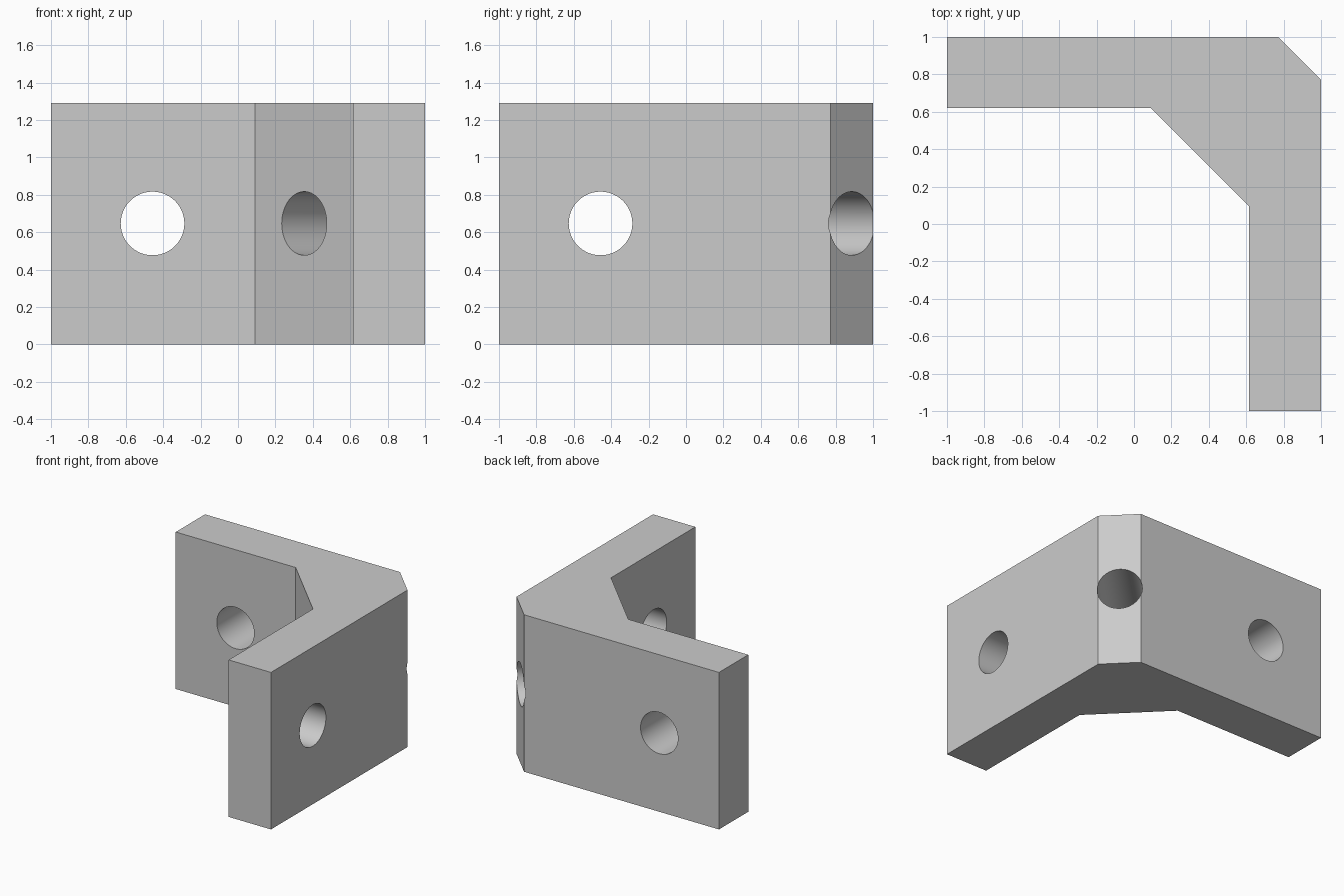
import bpy, bmesh, math
from mathutils import Vector

cube = bpy.data.objects.get("Cube")
if cube:
    bpy.data.objects.remove(cube, do_unlink=True)

HEIGHT = 1.29
HOLE_RADIUS = 0.17
HOLE_Z = 0.647

# Plain grey finish
grey = bpy.data.materials.new("plain grey")
grey.use_nodes = True
colour = (0.6, 0.6, 0.6, 1)
grey.diffuse_color = colour
grey.node_tree.nodes["Principled BSDF"].inputs["Base Color"].default_value = colour

# Chamfered L profile, extruded upwards
profile = [(-1, 1), (-1, 0.62), (0.09, 0.62), (0.615, 0.095),
           (0.615, -1), (1, -1), (1, 0.772), (0.772, 1)]
bm = bmesh.new()
base = bm.faces.new([bm.verts.new((x, y, 0)) for x, y in profile])
top = bmesh.ops.extrude_face_region(bm, geom=[base])["geom"]
bmesh.ops.translate(bm, vec=(0, 0, HEIGHT),
                    verts=[v for v in top if isinstance(v, bmesh.types.BMVert)])
bmesh.ops.recalc_face_normals(bm, faces=bm.faces)
mesh = bpy.data.meshes.new("corner_bracket")
bm.to_mesh(mesh)
bm.free()
mesh.materials.append(grey)
bracket = bpy.data.objects.new("corner_bracket", mesh)
bpy.context.collection.objects.link(bracket)


def drill(name, centre, direction):
    """Cut a round through hole along a horizontal direction."""
    bpy.ops.mesh.primitive_cylinder_add(vertices=96, radius=HOLE_RADIUS, depth=1.4,
                                        location=(*centre, HOLE_Z))
    cutter = bpy.context.object
    cutter.name = name
    cutter.rotation_euler = Vector(direction).to_track_quat("Z", "Y").to_euler()
    cutter.data.materials.append(grey)
    cutter.hide_render = True
    cutter.hide_set(True)
    cutter.display_type = "WIRE"
    mod = bracket.modifiers.new(name, "BOOLEAN")
    mod.operation = "DIFFERENCE"
    mod.solver = "EXACT"
    mod.object = cutter
    return cutter


# Bolt holes through each wing and through the corner
cutters = [drill("back_wing_hole", (-0.457, 0.81), (0, 1, 0)),
           drill("side_wing_hole", (0.81, -0.457), (1, 0, 0)),
           drill("corner_hole", (0.62, 0.622), (1, 1, 0))]

# Apply the cuts, then shade the bores smooth
bpy.context.view_layer.update()
evaluated = bracket.evaluated_get(bpy.context.evaluated_depsgraph_get())
bracket.data = bpy.data.meshes.new_from_object(evaluated)
bracket.modifiers.clear()
for cutter in cutters:
    bpy.data.objects.remove(cutter, do_unlink=True)
bpy.ops.object.select_all(action="DESELECT")
bracket.select_set(True)
bpy.context.view_layer.objects.active = bracket
bpy.ops.object.shade_smooth_by_angle(angle=math.radians(30))
